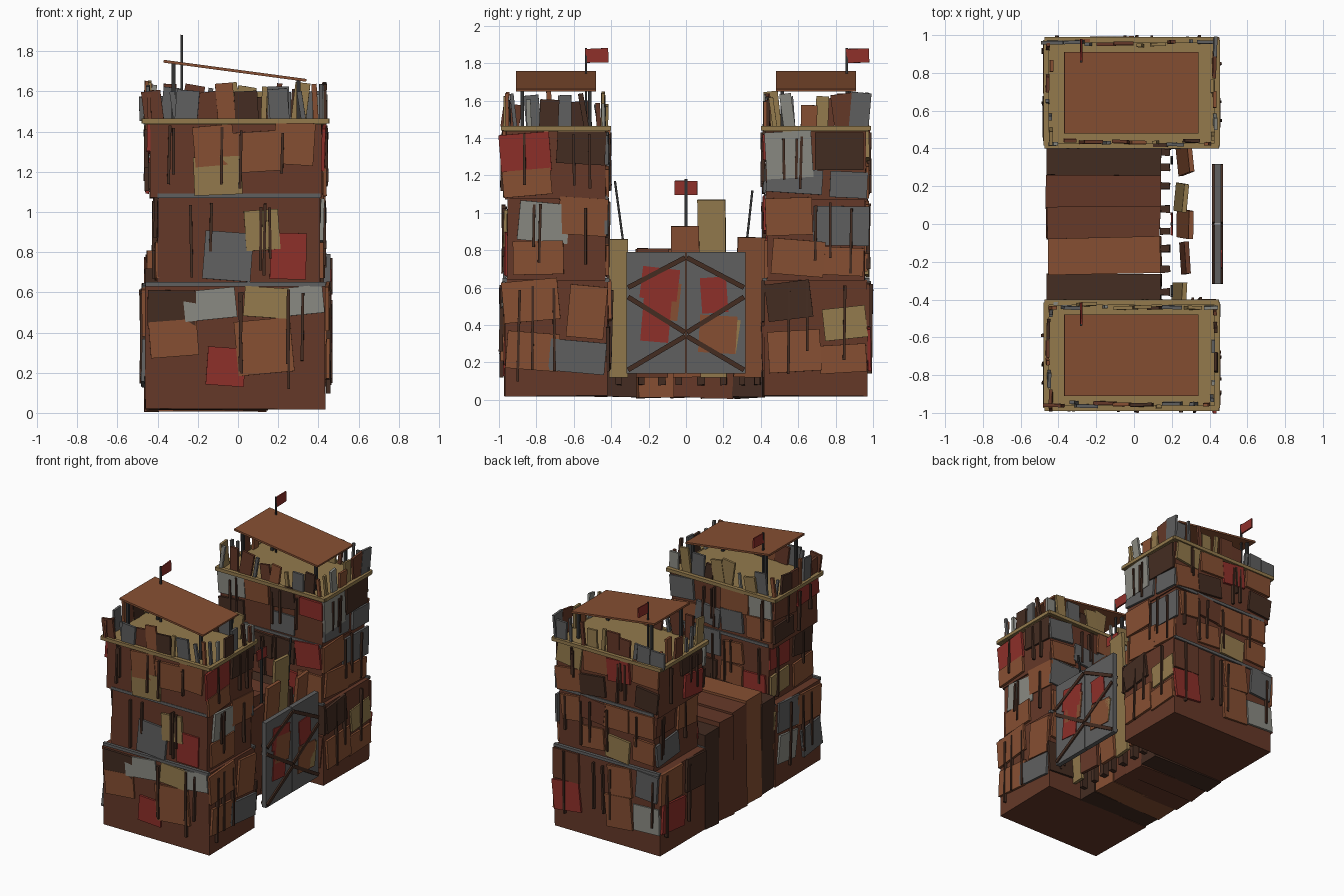
import bpy, bmesh, math, random
from mathutils import Matrix, Vector, Euler

if "Cube" in bpy.data.objects:
    bpy.data.objects.remove(bpy.data.objects["Cube"])

random.seed(7)
R = random.uniform
COL = {"brown": (.36, .20, .145), "rust": (.49, .28, .18), "grey": (.34, .34, .34),
       "light": (.50, .50, .47), "ochre": (.54, .44, .27), "red": (.52, .17, .15),
       "dark": (.24, .16, .125), "iron": (.18, .18, .18)}
MAT = {}
for k, c in COL.items():
    MAT[k] = bpy.data.materials.new(k)
    MAT[k].diffuse_color = (*[v ** 2.0 for v in c], 1)


def box(name, c, size, col, rot=None, jitter=0):
    """Cuboid with centre, size, rotation matrix and optional corner jitter."""
    me = bpy.data.meshes.new(name)
    bm = bmesh.new()
    bmesh.ops.create_cube(bm, size=1)
    for v in bm.verts:
        v.co = Vector([a * b for a, b in zip(v.co, size)])
        v.co += Vector([R(-jitter, jitter) for _ in range(3)])
    m = Matrix.Translation(c)
    if rot is not None:
        m = m @ rot.to_4x4()
    bm.transform(m)
    bm.to_mesh(me)
    bm.free()
    me.materials.append(MAT[col])
    ob = bpy.data.objects.new(name, me)
    bpy.context.collection.objects.link(ob)
    return ob


def span(name, x, y, z, col, jitter=0):
    """Cuboid from axis ranges."""
    r = (x, y, z)
    return box(name, [(a + b) / 2 for a, b in r], [b - a for a, b in r], col, None, jitter)


def beam(name, a, b, w, d, col):
    """Straight bar between two points."""
    a, b = Vector(a), Vector(b)
    rot = (b - a).to_track_quat('Z', 'Y').to_matrix()
    return box(name, (a + b) / 2, (w, d, (b - a).length), col, rot)


def spin(face, a):
    """Face frame: local x along the wall, y through it, z up; turned by angle a."""
    turn = math.pi / 2 if face[1] == 'x' else 0
    tilt = Euler((R(-.03, .03), 0, R(-.03, .03))).to_matrix()
    return Matrix.Rotation(turn, 3, 'Z') @ Matrix.Rotation(a, 3, 'Y') @ tilt


def on_wall(face, x, y, u, z, out=0.008):
    s = 1 if face[0] == '+' else -1
    if face[1] == 'x':
        return ((x[1] if s > 0 else x[0]) + s * out, u, z)
    return (u, (y[1] if s > 0 else y[0]) + s * out, z)


# Scrap panels seen on the front and gate sides: along-wall, height, width, height, colour
FRONT = [(-.10, 1.18, .24, .19, "ochre"), (-.12, 1.33, .2, .2, "rust"), (.28, 1.34, .2, .21, "rust"),
         (.09, 1.3, .24, .2, "rust"), (-.05, .78, .24, .24, "grey"), (.12, .91, .17, .2, "ochre"),
         (.25, .78, .18, .23, "red"), (-.14, .54, .26, .15, "light"), (.14, .55, .22, .15, "ochre"),
         (.33, .56, .19, .14, "light"), (-.33, .52, .24, .18, "dark"), (.13, .33, .28, .27, "rust"),
         (-.06, .23, .19, .19, "red"), (-.32, .37, .24, .18, "rust")]
SIDE = {-1: [(-.86, 1.32, .27, .21, "red"), (-.56, 1.35, .26, .18, "dark"), (-.85, 1.16, .26, .14, "rust"),
             (-.76, .95, .27, .21, "light"), (-.55, .98, .26, .2, "rust"), (-.79, .76, .27, .18, "rust"),
             (-.83, .53, .3, .22, "rust"), (-.58, .23, .3, .17, "grey"), (-.82, .26, .28, .2, "rust"),
             (-.53, .47, .2, .28, "rust")],
        1: [(.55, 1.31, .25, .25, "light"), (.82, 1.33, .26, .2, "dark"), (.58, 1.17, .3, .13, "grey"),
            (.87, 1.15, .2, .14, "grey"), (.55, .98, .25, .2, "rust"), (.83, .93, .3, .21, "grey"),
            (.6, .76, .28, .19, "rust"), (.84, .74, .22, .15, "rust"), (.55, .53, .24, .2, "dark"),
            (.58, .26, .28, .22, "rust"), (.85, .41, .23, .17, "ochre"), (.84, .22, .25, .15, "rust")]}
SCRAP = ["rust", "rust", "rust", "brown", "grey", "grey", "light", "dark", "ochre", "red"]


def panel(face, x, y, u, z, w, h, col):
    box("scrap_panel", on_wall(face, x, y, u, z, R(.004, .012)), (w, .018, h), col,
        spin(face, R(-.13, .13)))


for s in (-1, 1):
    ymid = .695 * s
    # Stacked tower storeys: x range, half depth, z range
    tiers = [((-.46, .435), .275, (.02, .64)), ((-.40, .41), .262, (.63, 1.08)),
             ((-.44, .42), .268, (1.07, 1.45))]
    for i, (x, hy, z) in enumerate(tiers):
        y = (ymid - hy, ymid + hy)
        span("tower_storey", x, y, z, "brown", .004)
        for face in ("-y", "+y", "-x", "+x"):
            u0, u1 = y if face[1] == 'x' else x
            fixed = FRONT if (face == "-y" and s < 0) else SIDE[s] if face == "+x" else None
            if fixed:
                for u, pz, w, h, c in fixed:
                    if z[0] < pz < z[1]:
                        panel(face, x, y, u, pz, w, h, c)
            else:
                n = 2 if face[1] == 'x' else 4
                lo = z[0] + (.12 if i == 0 else .03)
                for r in range(2):
                    for k in range(n):
                        if random.random() < .12:
                            continue
                        st, sz = (u1 - u0) / n, (z[1] - lo) / 2
                        panel(face, x, y, u0 + st * (k + .5) + R(-.02, .02), lo + sz * (r + .5) + R(-.02, .02),
                              st * R(.8, 1.08), sz * R(.75, 1), random.choice(SCRAP))
            # Thin upright battens
            for k in range(3 if face[1] == 'x' else 5):
                h = (z[1] - z[0]) * R(.5, .8)
                box("wall_batten", on_wall(face, x, y, R(u0 + .05, u1 - .05), z[1] - h / 2 - R(.02, .06), .016),
                    (.014, .022, h), "dark", spin(face, R(-.03, .03)))
        # Grey ledge strip on top of the lower storeys
        if i < 2:
            for f in (y[0], y[1]):
                span("ledge_strip", (x[0], x[1]), (f - .012, f + .012), (z[1] - .01, z[1] + .012), "grey")

    # Platform floor and rim
    px, py = (-.465, .44), (ymid - .28, ymid + .28)
    span("platform_floor", px, py, (1.435, 1.455), "ochre")
    for f in py:
        beam("platform_rim", (px[0] - .01, f, 1.452), (px[1] + .01, f, 1.452), .03, .026, "ochre")
    for f in px:
        beam("platform_rim", (f, py[0], 1.452), (f, py[1], 1.452), .03, .026, "ochre")

    # Ragged parapet of scrap boards
    for face in ("-y", "+y", "-x", "+x"):
        u0, u1 = py if face[1] == 'x' else px
        n = 6 if face[1] == 'x' else 10
        for k in range(n):
            u = u0 + (u1 - u0) * (k + .5) / n + R(-.015, .015)
            w, h = random.choice([R(.015, .03), R(.06, .12), R(.06, .12)]), R(.11, .2)
            box("parapet_board", on_wall(face, px, py, u, 1.455 + h / 2, R(-.03, -.005)), (w, .018, h),
                random.choice(["brown", "rust", "grey", "grey", "light", "dark", "ochre", "brown"]),
                spin(face, R(-.18, .18)))

    # Sloped roof sheet on four posts
    beam("roof_sheet", (-.37, ymid, 1.75), (.34, ymid, 1.655), .43, .014, "rust").name = "roof_sheet"
    for x, top in ((-.32, 1.74), (.3, 1.655)):
        for dy in (-.18, .18):
            beam("roof_post", (x, ymid + dy, 1.45), (x, ymid + dy, top), .02, .02, "iron")
    # Flag
    fy = -.535 if s < 0 else .86
    beam("flag_pole", (-.28, fy, 1.45), (-.28, fy, 1.88), .012, .012, "iron")
    box("flag", (-.28, fy + .06, 1.84), (.01, .12, .075), "red", Matrix.Rotation(.04, 3, 'X'), .003)

# Curtain wall of thick blocks
for y0, y1, top, c in ((-.42, -.265, .72, "dark"), (-.265, -.075, .81, "rust"), (-.085, .09, .79, "brown"),
                       (.08, .255, .77, "brown"), (.25, .42, .74, "dark")):
    box("wall_block", (-.16, (y0 + y1) / 2, top / 2 + .005), (.6, y1 - y0, top - .01), c,
        Matrix.Rotation(R(-.03, .03), 3, 'Z'), .008)
for y in (-.36, -.24, -.13, -.04, .08, .2, .3, .38):
    span("wall_post", (.14, .19), (y - .018, y + .018), (.08, .72), "dark", .004)

# Leaning boards in front of the wall
for y, w, top, x, c in ((-.36, .1, .86, .24, "ochre"), (-.18, .17, .81, .27, "brown"), (0, .15, .93, .27, "rust"),
                        (.14, .15, 1.07, .25, "ochre"), (.34, .15, .87, .27, "rust")):
    rot = Euler((R(-.03, .03), R(.03, .09), R(-.12, .12))).to_matrix()
    box("leaning_board", (x, y, (top + .12) / 2), (.025, w, top - .12), c, rot)
beam("leaning_pole", (.2, -.33, .8), (.2, -.38, 1.17), .012, .012, "iron")
beam("leaning_pole", (.2, .32, .8), (.2, .355, 1.12), .012, .012, "iron")
beam("gate_flag_pole", (.2, 0, .75), (.2, 0, 1.18), .014, .014, "iron")
box("gate_flag", (.2, 0, 1.135), (.01, .12, .075), "red", None, .003)

# Two-leaf gate with braces and patches
for s in (-1, 1):
    y = sorted((s * .003, s * .317))
    span("gate_leaf", (.425, .46), y, (.14, .79), "grey")
    for za, zb in ((.60, .76), (.55, .36), (.16, .34)):
        for x in (.465, .42):
            beam("gate_brace", (x, s * .31, za), (x, s * .005, zb), .012, .026, "dark")
gx = ((.42, .458), (0, 0))
for u, z, w, h, c in ((-.16, .43, .15, .24, "red"), (-.14, .62, .2, .17, "red"), (-.12, .53, .17, .2, "rust"),
                      (.15, .56, .14, .19, "red"), (.17, .35, .2, .2, "rust"), (.25, .34, .06, .18, "ochre")):
    box("gate_patch", (.462, u, z), (.008, w, h), c, Matrix.Rotation(R(-.15, .15), 3, 'X'))

for m in bpy.data.materials:
    if m.users and not m.is_grease_pencil:
        m.use_nodes = True
        m.node_tree.nodes["Principled BSDF"].inputs["Base Color"].default_value = m.diffuse_color
